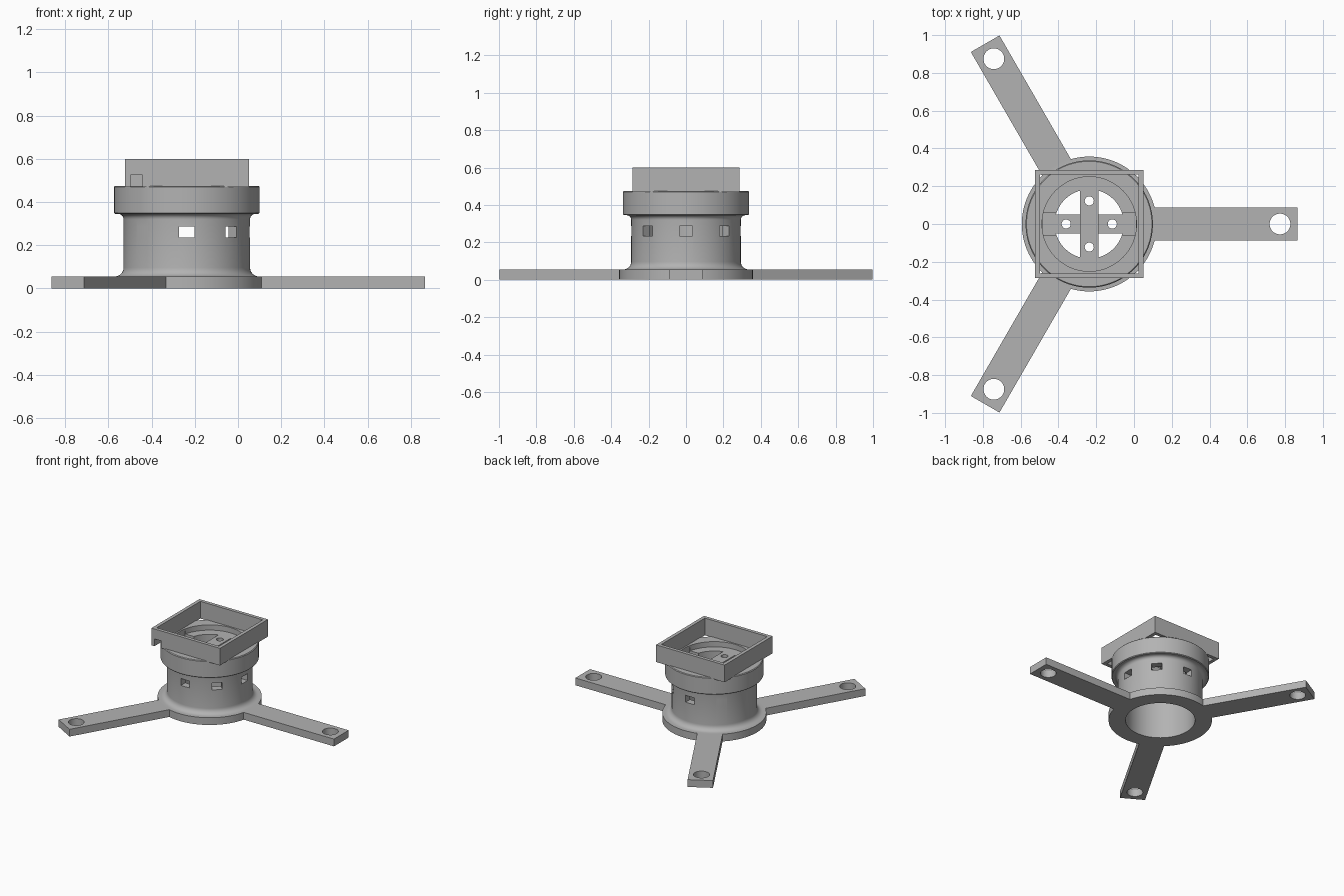
import bpy, bmesh, math
from mathutils import Matrix, Vector

old = bpy.data.objects.get("Cube")
if old:
    bpy.data.objects.remove(old, do_unlink=True)

CX = -0.237          # axis of the round body
SEGMENTS = 96

grey = bpy.data.materials.new("plain grey")
grey.use_nodes = True
grey.diffuse_color = (0.45, 0.45, 0.45, 1)
grey.node_tree.nodes["Principled BSDF"].inputs["Base Color"].default_value = (0.45, 0.45, 0.45, 1)


def finish(name, bm):
    bmesh.ops.recalc_face_normals(bm, faces=bm.faces)
    mesh = bpy.data.meshes.new(name)
    bm.to_mesh(mesh)
    bm.free()
    mesh.materials.append(grey)
    obj = bpy.data.objects.new(name, mesh)
    bpy.context.collection.objects.link(obj)
    return obj


def block(name, low, high, angle=0):
    """Box between two corners given from the body axis, turned about it."""
    low, high = Vector(low), Vector(high)
    bm = bmesh.new()
    bmesh.ops.create_cube(bm, size=1)
    place = (Matrix.Translation((CX, 0, 0)) @ Matrix.Rotation(angle, 4, "Z")
             @ Matrix.Translation((low + high) / 2) @ Matrix.Diagonal((*(high - low), 1)))
    bm.transform(place)
    return finish(name, bm)


def rod(name, radius, distance, low, high, angle=0):
    bm = bmesh.new()
    bmesh.ops.create_cone(bm, cap_ends=True, segments=48, radius1=radius, radius2=radius, depth=high - low)
    bm.transform(Matrix.Translation((CX + distance * math.cos(angle),
                                     distance * math.sin(angle), (low + high) / 2)))
    return finish(name, bm)


def lathe(name, profile):
    bm = bmesh.new()
    rings = []
    for i in range(SEGMENTS):
        a = math.tau * i / SEGMENTS
        rings.append([bm.verts.new((CX + r * math.cos(a), r * math.sin(a), z)) for r, z in profile])
    for i, ring in enumerate(rings):
        after = rings[(i + 1) % SEGMENTS]
        for j in range(len(profile)):
            k = (j + 1) % len(profile)
            bm.faces.new((ring[j], after[j], after[k], ring[k]))
    return finish(name, bm)


def combine(target, tool, operation="DIFFERENCE"):
    mod = target.modifiers.new("combine", "BOOLEAN")
    mod.operation, mod.solver, mod.object = operation, "EXACT", tool
    bpy.context.view_layer.objects.active = target
    bpy.ops.object.modifier_apply(modifier=mod.name)
    bpy.data.objects.remove(tool, do_unlink=True)


def fillet(cr, cz, radius, start, end, steps=6):
    angles = [math.radians(start + (end - start) * i / steps) for i in range(steps + 1)]
    return [(cr + radius * math.cos(a), cz + radius * math.sin(a)) for a in angles]


# Round body: flange, filleted tube, collar, ledge and bore
profile = [(0.357, 0), (0.357, 0.055)]
profile += fillet(0.334, 0.096, 0.041, 270, 180)
profile += fillet(0.318, 0.32, 0.025, 180, 90)
profile += [(0.332, 0.345), (0.337, 0.35), (0.337, 0.47), (0.332, 0.475), (0.25, 0.475),
            (0.25, 0.435), (0.183, 0.435), (0.183, 0.34), (0.24, 0.3), (0.24, 0)]
body = lathe("body", profile)

# Three feet with screw holes
for i in range(3):
    turn = math.tau * i / 3
    foot = block("foot", (0.3, -0.0875, 0), (1.102, 0.0875, 0.055), turn)
    combine(foot, rod("screw_hole", 0.055, 1.01, -0.1, 0.2, turn))
    combine(body, foot, "UNION")

# Eight vent windows
for i in range(8):
    combine(body, block("vent", (0.2, -0.036, 0.235), (0.32, 0.036, 0.287), math.tau * i / 8))

# Slot in the ledge for the lower crossbar, and a cable groove in the collar
combine(body, block("slot", (-0.248, -0.058, 0.375), (0.248, 0.058, 0.46)))
combine(body, block("groove", (0.24, -0.04, 0.445), (0.36, 0.04, 0.49), math.radians(225)))

# Crossbars with pin holes
lower = block("lower_crossbar", (-0.245, -0.05, 0.342), (0.245, 0.05, 0.378))
upper = block("upper_crossbar", (-0.05, -0.255, 0.378), (0.05, 0.255, 0.435))
for i in range(4):
    bar = upper if i % 2 else lower
    combine(bar, rod("pin_hole", 0.024, 0.122, 0.3, 0.5, math.tau * i / 4))

# Square open frame on top, with a cable notch in the front wall
frame = block("square_frame", (-0.287, -0.287, 0.47), (0.287, 0.287, 0.6))
combine(frame, block("frame_opening", (-0.261, -0.261, 0.4), (0.261, 0.261, 0.7)))
combine(frame, block("cable_notch", (-0.261, -0.3, 0.44), (-0.206, -0.25, 0.525)))

for obj in (body, lower, upper, frame):
    bpy.ops.object.select_all(action="DESELECT")
    obj.select_set(True)
    bpy.context.view_layer.objects.active = obj
    bpy.ops.object.shade_smooth_by_angle(angle=math.radians(30))
